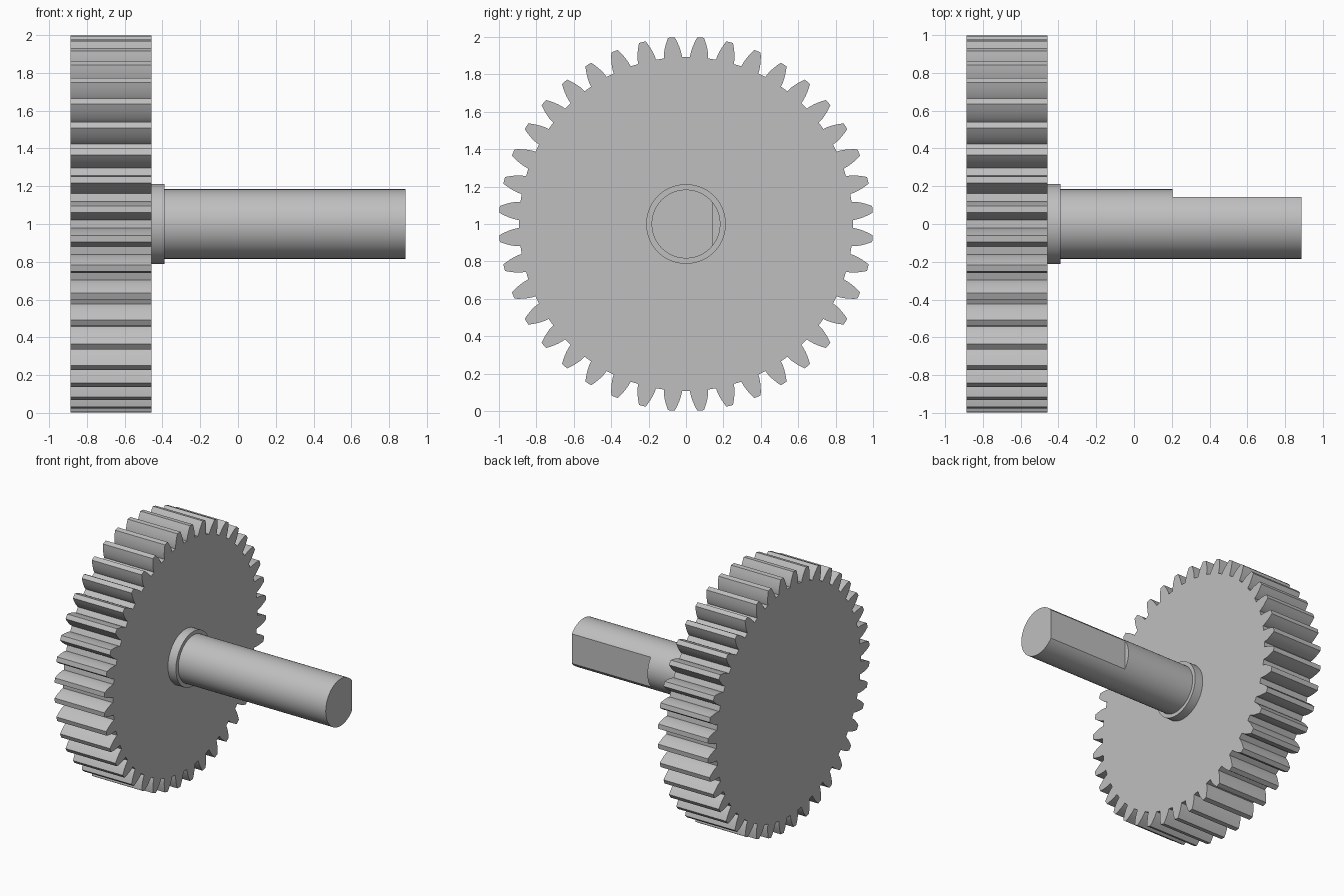
import bpy
import bmesh
from math import acos, cos, pi, radians, sin, sqrt, tan

cube = bpy.data.objects.get("Cube")
if cube:
    bpy.data.objects.remove(cube, do_unlink=True)

AXIS_Z = 1.0
TEETH = 40
TIP_R = 1.0
MODULE = 2 * TIP_R / (TEETH + 2)
PITCH_R = MODULE * TEETH / 2
ROOT_R = PITCH_R - 1.25 * MODULE
PRESSURE = radians(20)
BASE_R = PITCH_R * cos(PRESSURE)

steel = bpy.data.materials.new("plain grey steel")
steel.use_nodes = True
colour = (0.52, 0.52, 0.52, 1)
steel.diffuse_color = colour
steel.node_tree.nodes["Principled BSDF"].inputs["Base Color"].default_value = colour


def prism(name, outline, x0, x1):
    """Extrude a closed (y, z) outline along x."""
    bm = bmesh.new()
    cap = bm.faces.new([bm.verts.new((x0, y, z + AXIS_Z)) for y, z in outline])
    ext = bmesh.ops.extrude_face_region(bm, geom=[cap])["geom"]
    verts = [v for v in ext if isinstance(v, bmesh.types.BMVert)]
    bmesh.ops.translate(bm, verts=verts, vec=(x1 - x0, 0, 0))
    bmesh.ops.recalc_face_normals(bm, faces=bm.faces)
    mesh = bpy.data.meshes.new(name)
    bm.to_mesh(mesh)
    bm.free()
    mesh.materials.append(steel)
    obj = bpy.data.objects.new(name, mesh)
    bpy.context.collection.objects.link(obj)
    return obj


def polar(r, a):
    return r * cos(a), r * sin(a)


def circle(r, n=96):
    return [polar(r, 2 * pi * i / n) for i in range(n)]


def involute(angle):
    return tan(angle) - angle


def half_tooth(r):
    """Half of the tooth's angular width at radius r."""
    return pi / (2 * TEETH) + involute(PRESSURE) - involute(acos(min(1, BASE_R / r)))


def gear_outline(steps=7):
    radii = [BASE_R + (TIP_R - BASE_R) * (i / steps) ** 1.5 for i in range(steps + 1)]
    flank = [(ROOT_R, half_tooth(BASE_R))] + [(r, half_tooth(r)) for r in radii]
    points = []
    for t in range(TEETH):
        mid = 2 * pi * (t + 0.5) / TEETH
        points += [polar(r, mid - a) for r, a in flank]
        points.append(polar(TIP_R, mid))
        points += [polar(r, mid + a) for r, a in reversed(flank)]
        points.append(polar(ROOT_R, mid + pi / TEETH))
    return points


def smooth(obj, angle):
    bpy.ops.object.select_all(action="DESELECT")
    obj.select_set(True)
    bpy.context.view_layer.objects.active = obj
    bpy.ops.object.shade_smooth_by_angle(angle=radians(angle))


# Toothed wheel and the raised collar on its face
gear = prism("gear_wheel", gear_outline(), -0.888, -0.457)
collar = prism("collar", circle(0.213), -0.457, -0.388)

# Round shaft with a flat milled along the back of its free end
shaft = prism("shaft", circle(0.184), -0.457, 0.888)
cutter = prism("flat_cutter", [(0.143, -0.3), (0.4, -0.3), (0.4, 0.3), (0.143, 0.3)], 0.205, 1.0)
cutter.hide_render = True
cut = shaft.modifiers.new("flat", "BOOLEAN")
cut.operation = "DIFFERENCE"
cut.solver = "EXACT"
cut.object = cutter
bpy.context.view_layer.objects.active = shaft
bpy.ops.object.modifier_apply(modifier=cut.name)
bpy.data.objects.remove(cutter, do_unlink=True)

for part in (gear, collar, shaft):
    smooth(part, 25)
